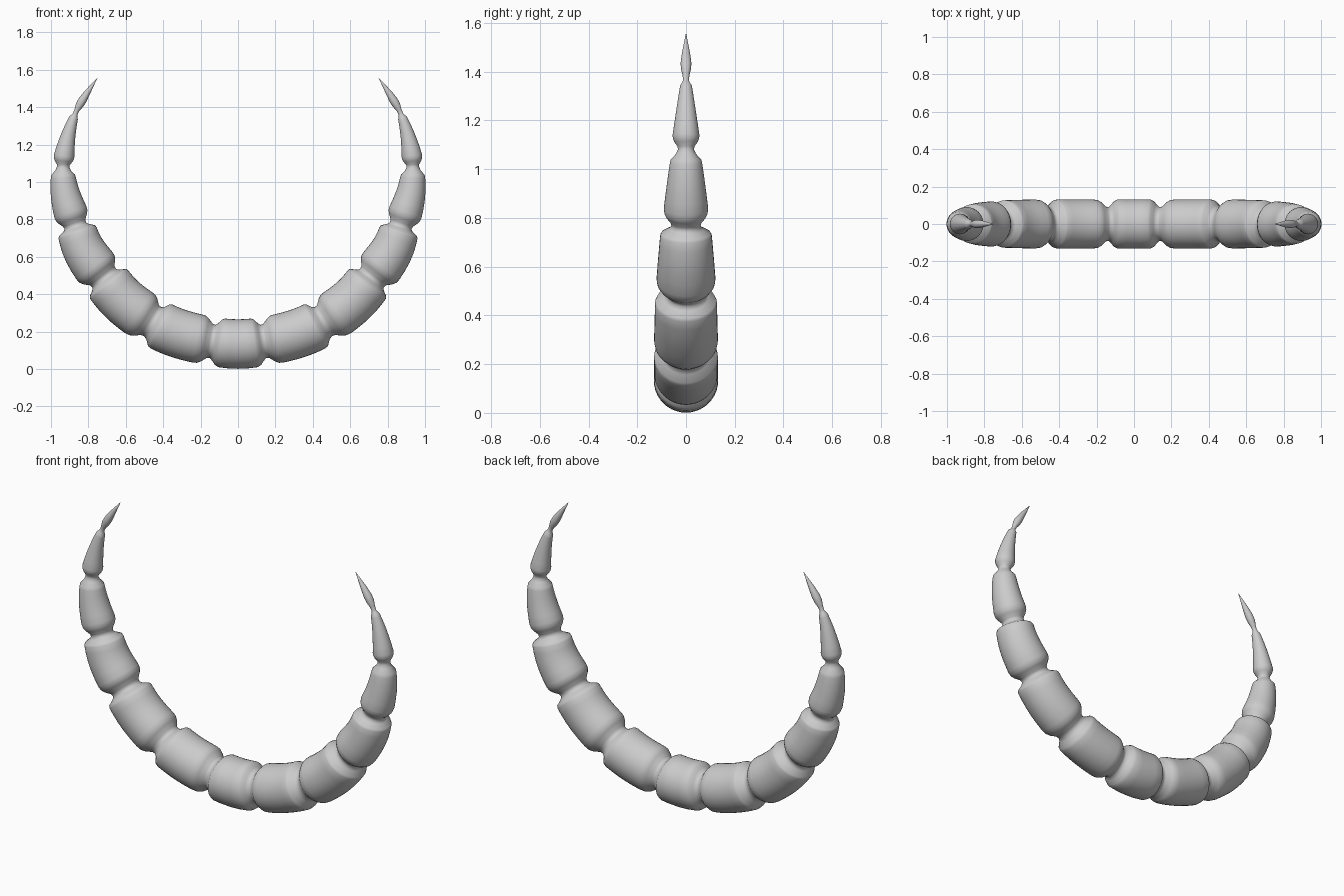
import bpy, bmesh, math
from mathutils import Vector

if "Cube" in bpy.data.objects:
    bpy.data.objects.remove(bpy.data.objects["Cube"])

SIDES = 40

# Centre line (x, z): neck and mid-segment points alternate
PATH = [(-.135, .145), (0, .133), (.135, .147), (.31, .187), (.455, .252), (.61, .362),
        (.715, .485), (.82, .63), (.87, .765), (.922, .93), (.935, 1.08),
        (.912, 1.23), (.87, 1.365), (.82, 1.455), (.753, 1.555), (.69, 1.65)]
P = [Vector((x, 0, z)) for x, z in PATH]


def path(u):
    """Catmull-Rom point; u = 0 is the middle of the body, u = 13 the tip."""
    i = min(int(u), 12)
    t = u - i
    a, b, c, d = P[i:i + 4]
    return 0.5 * (2 * b + (c - a) * t + (2 * a - 5 * b + 4 * c - d) * t * t
                  + (3 * b - a - 3 * c + d) * t ** 3)


def tangent(u):
    if u == 0:
        return Vector((1, 0, 0))
    return (path(min(u + .12, 13)) - path(u - .12)).normalized()


def segment(u0, n0, r0, r1, n1, s, e):
    """Radius stations of one barrel between two necks (s, e = shoulder ends)."""
    rows = [(0, n0), (s * .25, n0 + .08 * (r0 - n0)), (s * .6, n0 + .66 * (r0 - n0)),
            (s * .85, n0 + .93 * (r0 - n0)), (s * 1.15, r0)]
    rows += [(s * 1.15 + (e - s * 1.15) * k / 5, r0 + (r1 - r0) * k / 5) for k in range(1, 6)]
    g = 1 - e
    rows += [(e + g * .3, n1 + .88 * (r1 - n1)), (e + g * .7, n1 + .25 * (r1 - n1))]
    return [(u0 + 2 * t, r) for t, r in rows]


# Half of the middle segment, then each segment outwards to the spike
stations = [(0, .132), (.35, .132), (.68, .131), (.8, .122), (.9, .104)]
stations += segment(1, .09, .131, .131, .09, .21, .84)
stations += segment(3, .09, .131, .127, .08, .21, .87)
stations += segment(5, .08, .121, .106, .06, .2, .87)
stations += segment(7, .06, .091, .067, .033, .2, .8)
stations += segment(9, .033, .055, .026, .012, .17, .86)
stations += [(11, .012), (11.2, .014), (11.5, .021), (11.8, .022), (12.2, .017),
             (12.6, .009), (13, .001)]

bm = bmesh.new()
rings = []
for u, r in stations:
    c, t = path(u), tangent(u)
    side = Vector((0, 1, 0))
    up = t.cross(side)
    rings.append([bm.verts.new(c + r * (math.cos(a) * side + math.sin(a) * up))
                  for a in (2 * math.pi * k / SIDES for k in range(SIDES))])
for a, b in zip(rings, rings[1:]):
    for k in range(SIDES):
        j = (k + 1) % SIDES
        bm.faces.new((a[k], a[j], b[j], b[k]))
bm.faces.new(rings[-1])
bmesh.ops.recalc_face_normals(bm, faces=bm.faces)
mesh = bpy.data.meshes.new("segmented_body")
bm.to_mesh(mesh)
bm.free()

body = bpy.data.objects.new("segmented_body", mesh)
bpy.context.collection.objects.link(body)
for f in mesh.polygons:
    f.use_smooth = True

# Mirror to the left half
mod = body.modifiers.new("mirror", 'MIRROR')
mod.use_axis = (True, False, False)
mod.use_clip = True
mod.merge_threshold = .0005
